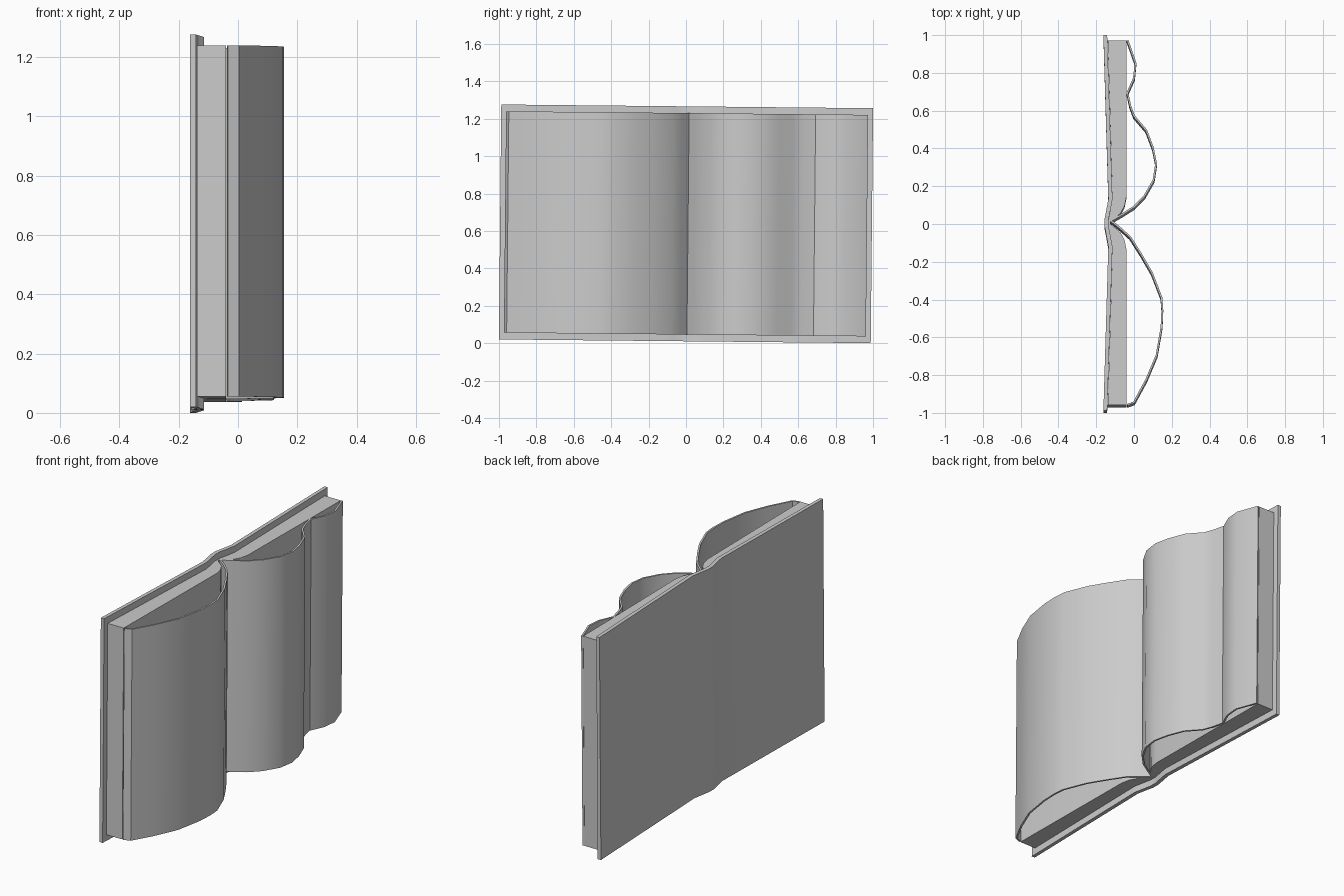
import bpy, bmesh, math
from mathutils import Matrix, Vector

if "Cube" in bpy.data.objects:
    bpy.data.objects.remove(bpy.data.objects["Cube"])

MID = 0.638                                   # height of the book's centre
TILT = Matrix.Translation((0, 0, MID)) @ Matrix.Rotation(-0.01, 4, 'X')


def prism(name, outline, half, smooth=True):
    """Extrude a closed top-view outline vertically, then lean it slightly."""
    bm = bmesh.new()
    low = [bm.verts.new((x, y, -half)) for x, y in outline]
    face = bm.faces.new(low)
    ext = bmesh.ops.extrude_face_region(bm, geom=[face])
    top = [v for v in ext['geom'] if isinstance(v, bmesh.types.BMVert)]
    bmesh.ops.translate(bm, verts=top, vec=(0, 0, 2 * half))
    bmesh.ops.recalc_face_normals(bm, faces=bm.faces)
    bm.transform(TILT)
    me = bpy.data.meshes.new(name)
    bm.to_mesh(me)
    bm.free()
    ob = bpy.data.objects.new(name, me)
    bpy.context.collection.objects.link(ob)
    if smooth:
        bpy.ops.object.select_all(action='DESELECT')
        ob.select_set(True)
        bpy.context.view_layer.objects.active = ob
        bpy.ops.object.shade_smooth_by_angle(angle=math.radians(30))
    return ob


def ribbon(path, thick):
    """Outline of a thin strip centred on a path."""
    pts = [Vector(p) for p in path]
    a, b = [], []
    for i, p in enumerate(pts):
        d = (pts[min(i + 1, len(pts) - 1)] - pts[max(i - 1, 0)]).normalized()
        n = Vector((-d.y, d.x)) * thick / 2
        a.append(p + n)
        b.append(p - n)
    return a + b[::-1]


def mirrored(half_path):
    """Complete a path symmetric about y = 0, running from +y to -y."""
    return half_path + [(x, -y) for x, y in reversed(half_path)]


# Hard cover with the rounded spine bulging backwards
outer = mirrored([(-0.162, 0.994), (-0.136, 0.125), (-0.148, 0.06), (-0.156, 0.02)])
inner = mirrored([(-0.142, 0.994), (-0.114, 0.125), (-0.126, 0.06), (-0.134, 0.02)])
prism("cover", outer + inner[::-1], 0.628)

# Page block, dipping into the gutter at the middle
back = mirrored([(-0.139, 0.965), (-0.114, 0.125), (-0.126, 0.06), (-0.134, 0.02)])
front = mirrored([(-0.04, 0.965), (-0.04, 0.14), (-0.05, 0.09), (-0.072, 0.05),
                  (-0.125, 0.006)])
prism("page_block", back + front[::-1], 0.592)

# Loose curved sheets on each side
left = [(-0.12, 0.01), (-0.07, -0.03), (-0.02, -0.075), (0.04, -0.17), (0.095, -0.265),
        (0.145, -0.395), (0.15, -0.46), (0.146, -0.55), (0.12, -0.70), (0.065, -0.83),
        (0.0, -0.95), (-0.036, -0.963)]
right = [(-0.118, 0.014), (-0.06, 0.047), (0.0, 0.085), (0.056, 0.143), (0.104, 0.227),
         (0.117, 0.312), (0.1, 0.397), (0.065, 0.49), (0.0, 0.566), (-0.02, 0.62),
         (-0.035, 0.688), (0.0, 0.767), (0.008, 0.846), (-0.034, 0.966)]
prism("left_sheet", ribbon(left, 0.01), 0.592)
prism("right_sheet", ribbon(right, 0.01), 0.592)
